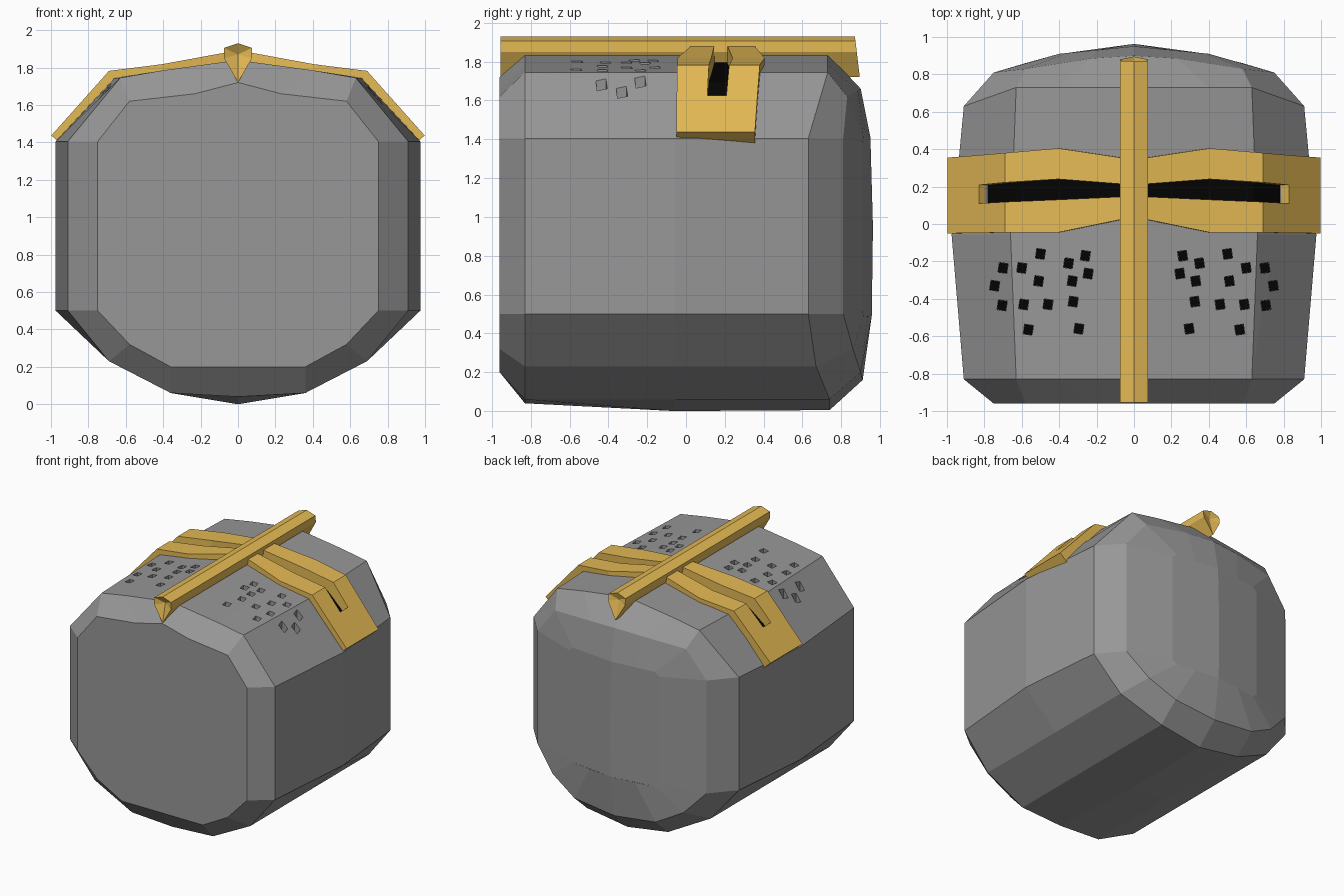
import bpy, bmesh
from mathutils import Matrix

if "Cube" in bpy.data.objects:
    bpy.data.objects.remove(bpy.data.objects["Cube"])


def material(name, rgb):
    m = bpy.data.materials.new(name)
    m.diffuse_color = (*rgb, 1)
    m.use_nodes = True
    m.node_tree.nodes["Principled BSDF"].inputs["Base Color"].default_value = m.diffuse_color
    return m


STEEL = material("steel", (0.31, 0.31, 0.31))
GOLD = material("gold", (0.78, 0.49, 0.09))
BLACK = material("black", (0.001, 0.001, 0.001))


def finish(bm, name, mat=None):
    bmesh.ops.recalc_face_normals(bm, faces=bm.faces)
    me = bpy.data.meshes.new(name)
    bm.to_mesh(me)
    bm.free()
    ob = bpy.data.objects.new(name, me)
    bpy.context.collection.objects.link(ob)
    if mat:
        me.materials.append(mat)
    return ob


# Helmet shell: half rings (x, z) from top centre round to bottom centre, lofted along y
END = [(0, 1.72), (.23, 1.66), (.58, 1.62), (.75, 1.405), (.75, .5), (.58, .32), (.36, .2), (0, .2)]
RIM = [(0, 1.84), (.4, 1.785), (.63, 1.745), (.91, 1.405), (.91, .5), (.69, .23), (.36, .06), (0, .04)]
MID = [(0, 1.84), (.4, 1.785), (.66, 1.745), (.975, 1.405), (.975, .5), (.69, .23), (.36, .06), (0, 0)]
LOW = RIM[:-1] + [(0, .005)]
BACK = [(0, 1.66), (.23, 1.65)] + END[2:7] + [(0, .16)]
DOME = [(0, 1.41), (.2, 1.41), (.36, 1.41), (.4, 1.38), (.4, .52), (.36, .49), (.2, .49), (0, .49)]
RINGS = [
    (END, [-.96] * 8),
    (RIM, [-.83] * 8),
    (MID, [-.06] * 8),
    (LOW, [.73, .73, .73, .63, .63, .67, .74, .74]),
    (BACK, [.9, .885, .83, .81, .81, .86, .9, .91]),
    (DOME, [.95, .93, .914, .91, .91, .914, .935, .957]),
]
bm = bmesh.new()
loops = []
for prof, ys in RINGS:
    half = [(x, y, z) for (x, z), y in zip(prof, ys)]
    full = half + [(-x, y, z) for x, y, z in half[-2:0:-1]]
    loops.append([bm.verts.new(p) for p in full])
n = len(loops[0])
for a, b in zip(loops, loops[1:]):
    for i in range(n):
        j = (i + 1) % n
        bm.faces.new((a[i], a[j], b[j], b[i]))
bm.faces.new(loops[0])
tip = bm.verts.new((0, .963, .95))
last = loops[-1]
bm.faces.new(last[:8] + [tip])
bm.faces.new(last[7:] + [last[0], tip])
shell = finish(bm, "helmet_shell", STEEL)


def cut_shell(cutter):
    cutter.hide_render = True
    cutter.hide_set(True)
    mod = shell.modifiers.new(cutter.name, 'BOOLEAN')
    mod.operation = 'DIFFERENCE'
    mod.solver = 'EXACT'
    mod.object = cutter


# Breathing holes: straight pockets cut into the face, with dark floors
HOLES = [(.26, -.17), (.5, -.16), (.6, -.235), (.245, -.265), (.35, -.21), (.7, -.235),
         (.51, -.305), (.33, -.305), (.745, -.33), (.325, -.415), (.46, -.43),
         (.59, -.43), (.705, -.435), (.565, -.565), (.295, -.56)]
FACE = [(0, 1.84), (.4, 1.785), (.65, 1.745), (.96, 1.405)]


def hole_boxes(size, low, high):
    bm = bmesh.new()
    for hx, hy in HOLES:
        for (x0, z0), (x1, z1) in zip(FACE, FACE[1:]):
            if x0 <= hx < x1:
                z = z0 + (z1 - z0) * (hx - x0) / (x1 - x0)
        for s in (1, -1):
            m = (Matrix.Translation((s * hx, hy, z + (low + high) / 2))
                 @ Matrix.Rotation(s * .15, 4, 'Z')
                 @ Matrix.Diagonal((size, size * 1.1, high - low, 1)))
            bmesh.ops.create_cube(bm, size=1, matrix=m)
    return bm


cut_shell(finish(hole_boxes(.048, -.1, .07), "hole_cutter", STEEL))
finish(hole_boxes(.047, -.099, -.065), "hole_floors", BLACK)


# Strips that follow the brow: stations of (x, z, y values across)
def strip(name, mat, stations, skip, thick):
    bm = bmesh.new()
    rows = [[bm.verts.new((x, y, z)) for y in ys] for x, z, ys in stations]
    for i, (a, b) in enumerate(zip(rows, rows[1:])):
        for k in range(len(a) - 1):
            if (i, k) not in skip:
                bm.faces.new((a[k], b[k], b[k + 1], a[k + 1]))
    ob = finish(bm, name, mat)
    if ob.data.polygons[0].normal.z < 0:
        ob.data.flip_normals()
    sol = ob.modifiers.new("thickness", 'SOLIDIFY')
    sol.thickness = thick
    sol.offset = -1
    sol.use_even_offset = True
    mir = ob.modifiers.new("mirror", 'MIRROR')
    mir.use_mirror_merge = False
    return ob


# Gold eye band, sunk into the shell so that it lines the slit
BAND = [
    (.04, 1.885, (.03, .147, .212, .35)),
    (.405, 1.818, (-.045, .13, .24, .405)),
    (.69, 1.782, (-.045, .118, .222, .38)),
    (.83, 1.625, (-.048, .11, .208, .368)),
    (.998, 1.437, (-.05, .11, .2, .355)),
]
strip("eye_band", GOLD, BAND, {(0, 1), (1, 1), (2, 1)}, .11)
slot = [(x, z, (ys[1] - .01, ys[2] + .01)) for x, z, ys in BAND[:4]]
cut_shell(strip("slit_cutter", STEEL, slot, set(), .12))

# Dark floor of the eye slits
strip("eye_slit", BLACK, [
    (.04, 1.795, (.147, .212)),
    (.4, 1.733, (.13, .24)),
    (.64, 1.7, (.118, .222)),
    (.79, 1.575, (.11, .208)),
], set(), .015)

# Gold centre ridge
SECTION = [(0, 1.93), (.075, 1.905), (.075, 1.85), (0, 1.72), (-.075, 1.85), (-.075, 1.905)]
bm = bmesh.new()
front = [bm.verts.new((x, -.955, z)) for x, z in SECTION]
back = [bm.verts.new((x, .87 + (1.93 - z) * .12, z)) for x, z in SECTION]
for i in range(6):
    j = (i + 1) % 6
    bm.faces.new((front[i], front[j], back[j], back[i]))
for ring, y in ((front, -.92), (back, .85)):
    c = bm.verts.new((0, y, 1.87))
    for i in range(6):
        bm.faces.new((ring[i], ring[(i + 1) % 6], c))
finish(bm, "centre_ridge", GOLD)
